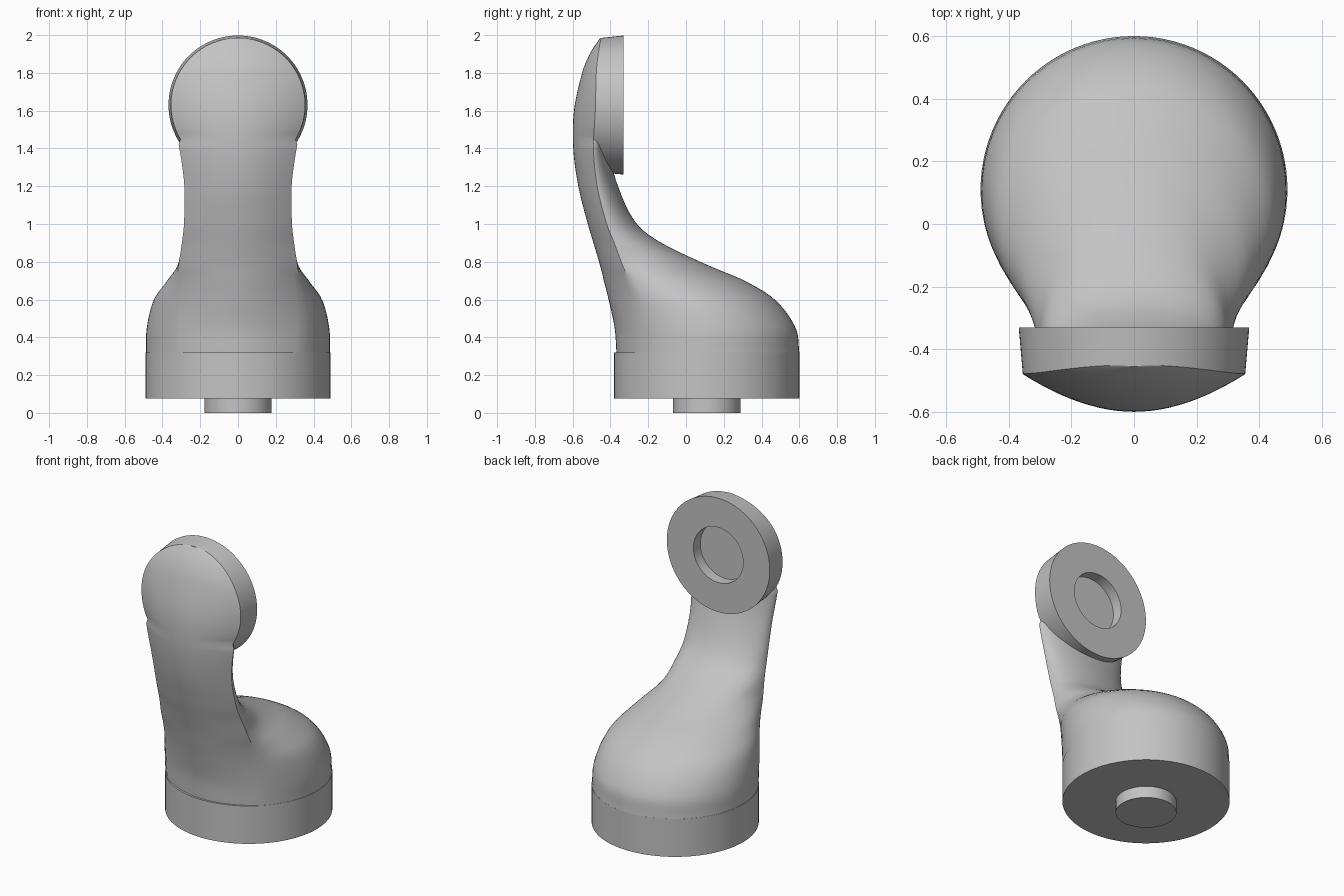
import bpy, bmesh, math
from mathutils import Matrix

cube = bpy.data.objects.get("Cube")
if cube:
    bpy.data.objects.remove(cube)

grey = bpy.data.materials.new("plain grey")
grey.use_nodes = True
COLOR = (0.55, 0.55, 0.55, 1)
grey.diffuse_color = COLOR
grey.node_tree.nodes["Principled BSDF"].inputs["Base Color"].default_value = COLOR

CENTRE_Y = 0.11      # axis of base and peg
HEAD_Z = 1.63        # axis of the round head
RIM = 0.355          # radius of the head's front edge

# height: front y, edge y, back y, edge half width, widest half width
STATIONS = [
    (0.32, -0.368, -0.25, 0.60, 0.33, 0.488),
    (0.45, -0.378, -0.25, 0.58, 0.34, 0.483),
    (0.60, -0.41, -0.27, 0.47, 0.335, 0.445),
    (0.70, -0.435, -0.30, 0.31, 0.325, 0.375),
    (0.78, -0.455, -0.335, 0.12, 0.315, 0.32),
    (0.90, -0.49, -0.38, -0.13, 0.297, 0.297),
    (1.00, -0.52, -0.42, -0.26, 0.286, 0.286),
    (1.20, -0.57, -0.47, -0.36, 0.284, 0.284),
    (1.40, -0.597, -0.49, -0.41, 0.31, 0.31),
    (1.60, -0.593, -0.48, -0.42, 0.35, 0.35),
    (1.80, -0.55, -0.475, -0.42, 0.31, 0.31),
    (1.90, -0.51, -0.465, -0.42, 0.23, 0.23),
    (1.985, -0.455, -0.45, -0.42, 0.01, 0.01),
]


def station(z):
    """Smooth interpolation of the station table at height z."""
    s = STATIONS
    i = 0
    while i < len(s) - 2 and z > s[i + 1][0]:
        i += 1
    p, q = s[i], s[i + 1]
    before, after = s[max(i - 1, 0)], s[min(i + 2, len(s) - 1)]
    h = q[0] - p[0]
    t = min(max((z - p[0]) / h, 0), 1)
    out = []
    for k in range(1, 6):
        m0 = (q[k] - before[k]) / (q[0] - before[0]) * h
        m1 = (after[k] - p[k]) / (after[0] - p[0]) * h
        out.append((2*t**3 - 3*t**2 + 1) * p[k] + (t**3 - 2*t**2 + t) * m0
                   + (3*t**2 - 2*t**3) * q[k] + (t**3 - t**2) * m1)
    return out


def finish(bm, name, angle=30):
    bmesh.ops.recalc_face_normals(bm, faces=bm.faces)
    mesh = bpy.data.meshes.new(name)
    bm.to_mesh(mesh)
    bm.free()
    mesh.materials.append(grey)
    obj = bpy.data.objects.new(name, mesh)
    bpy.context.collection.objects.link(obj)
    bpy.ops.object.select_all(action='DESELECT')
    obj.select_set(True)
    bpy.context.view_layer.objects.active = obj
    bpy.ops.object.shade_smooth_by_angle(angle=math.radians(angle))


def skin(bm, loops):
    """Bridge closed loops of points and cap both ends."""
    rings = [[bm.verts.new(p) for p in loop] for loop in loops]
    n = len(rings[0])
    for a, b in zip(rings, rings[1:]):
        for i in range(n):
            j = (i + 1) % n
            bm.faces.new((a[i], a[j], b[j], b[i]))
    bm.faces.new(rings[0])
    bm.faces.new(rings[-1])


def section(z):
    """Shallow front arc joined to an elliptical back."""
    front, edge, back, w, wide = station(z)
    if z > 1.42:
        w = wide = math.sqrt(max(RIM**2 - (z - HEAD_Z)**2, 0.0001))
    wide = max(wide, w)
    points = []
    for i in range(24):
        u = -1 + i / 12
        points.append((u * w, front + (edge - front) * u * u, z))
    drop = math.sqrt(max(1 - (w / wide)**2, 0))
    depth = (back - edge) / (1 + drop)
    mid = back - depth
    start = -math.asin(min(drop, 1))
    for i in range(48):
        a = start + (math.pi - 2 * start) * i / 48
        points.append((wide * math.cos(a), mid + depth * math.sin(a), z))
    return points


# Curved arm, sweeping from the round base up into the head
heights = [0.32 + 1.1 * i / 48 for i in range(48)]
heights += [1.42 + 0.564 * math.sin(math.pi / 2 * i / 32) for i in range(33)]
bm = bmesh.new()
skin(bm, [section(z) for z in heights])
finish(bm, "curved_arm", 35)

# Round head with a socket in its back face
bm = bmesh.new()
loops = []
for radius, y in ((0.2, -0.44), (RIM, None), (0.368, -0.33), (0.178, -0.33), (0.178, -0.40)):
    loop = []
    for i in range(96):
        a = math.tau * i / 96
        z = HEAD_Z + radius * math.sin(a)
        loop.append((radius * math.cos(a), station(z)[1] if y is None else y, z))
    loops.append(loop)
skin(bm, loops)
finish(bm, "socket_head")

# Base drum and the peg beneath it
for name, radius, low, high in (("base_drum", 0.49, 0.075, 0.32), ("base_peg", 0.178, 0, 0.08)):
    bm = bmesh.new()
    bmesh.ops.create_cone(bm, cap_ends=True, segments=96, radius1=radius, radius2=radius,
                          depth=high - low,
                          matrix=Matrix.Translation((0, CENTRE_Y, (low + high) / 2)))
    finish(bm, name)
